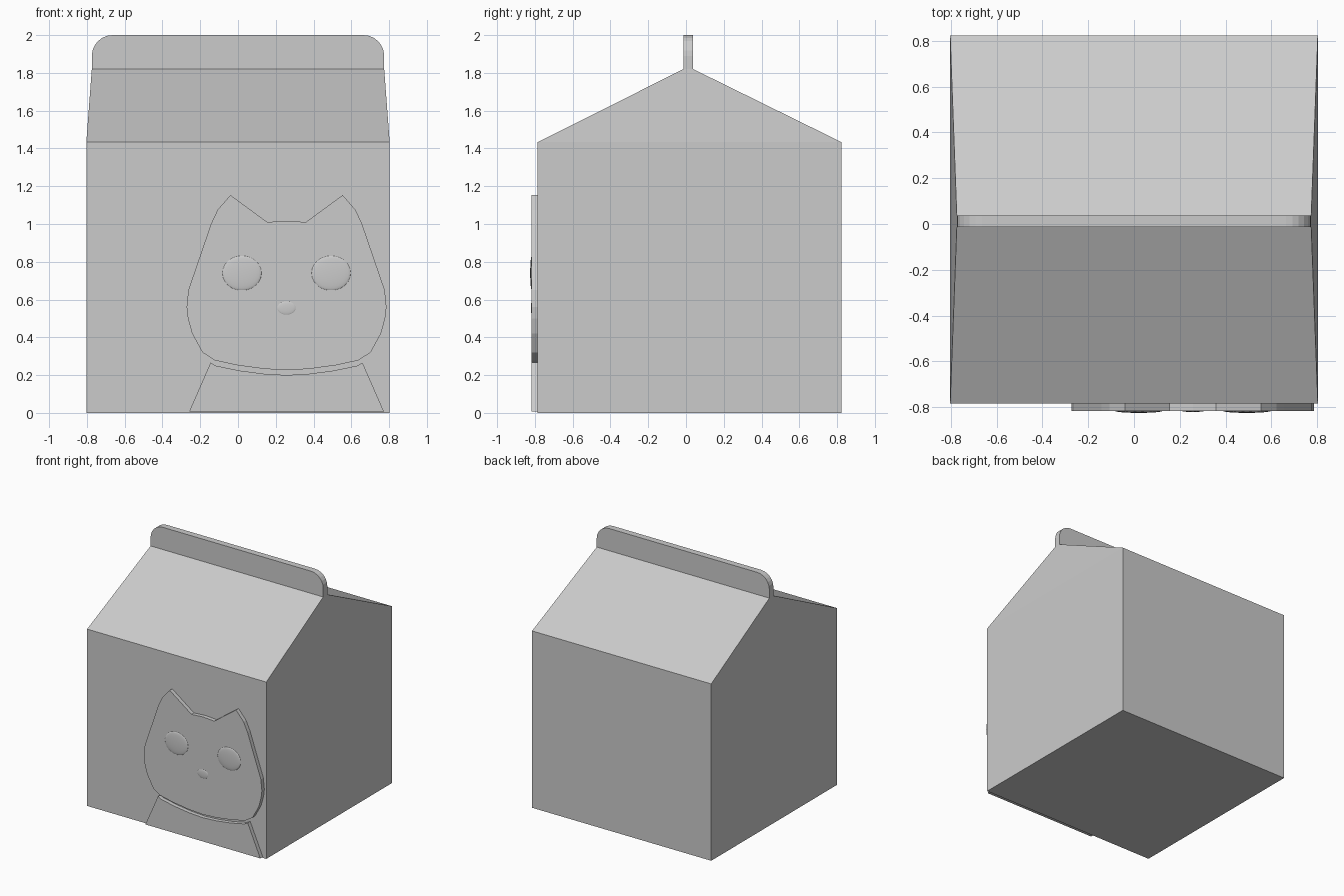
import bpy, bmesh, math

if "Cube" in bpy.data.objects:
    bpy.data.objects.remove(bpy.data.objects["Cube"])

FRONT, BACK = -0.785, 0.824       # carton wall positions in y
FIN_F, FIN_B = -0.014, 0.038      # top seal fin in y
CX = 0.257                        # symmetry line of the cat relief


def finish(bm, name):
    bmesh.ops.recalc_face_normals(bm, faces=bm.faces)
    me = bpy.data.meshes.new(name)
    bm.to_mesh(me)
    bm.free()
    ob = bpy.data.objects.new(name, me)
    bpy.context.collection.objects.link(ob)
    return ob


def plate(name, outline, y0, y1):
    """Extrude an x-z outline from y0 to y1."""
    bm = bmesh.new()
    face = bm.faces.new([bm.verts.new((x, y0, z)) for x, z in outline])
    ext = bmesh.ops.extrude_face_region(bm, geom=[face])
    for v in ext["geom"]:
        if isinstance(v, bmesh.types.BMVert):
            v.co.y = y1
    return finish(bm, name)


def mirrored(half, centre):
    """Half outline as (offset, z), mirrored into a closed outline."""
    right = [(centre + x, z) for x, z in half]
    left = [(centre - x, z) for x, z in reversed(half) if x > 0]
    return right + left


# Carton: box with a gable roof, built as stacked rectangles
bm = bmesh.new()
rings = []
for hx, y0, y1, z in ((0.803, FRONT, BACK, 0), (0.803, FRONT, BACK, 1.433),
                      (0.774, FIN_F, FIN_B, 1.82)):
    rings.append([bm.verts.new(p) for p in
                  ((-hx, y0, z), (hx, y0, z), (hx, y1, z), (-hx, y1, z))])
for a, b in zip(rings, rings[1:]):
    for i in range(4):
        j = (i + 1) % 4
        bm.faces.new((a[i], a[j], b[j], b[i]))
bm.faces.new(rings[0])
bm.faces.new(rings[-1])
finish(bm, "carton_body")

# Seal fin with rounded upper corners
R = 0.11
half_fin = [(0.774, 1.815)]
for i in range(7):
    a = math.radians(15 * i)
    half_fin.append((0.774 - R + R * math.cos(a), 2.0 - R + R * math.sin(a)))
plate("top_fin", mirrored(half_fin, 0), FIN_F, FIN_B)

# Cat head relief
half_head = [(0, 0.226), (0.12, 0.233), (0.26, 0.252), (0.38, 0.278),
             (0.445, 0.32), (0.50, 0.42), (0.522, 0.50), (0.529, 0.56),
             (0.52, 0.65), (0.40, 1.0), (0.365, 1.075), (0.297, 1.153),
             (0.102, 1.01), (0, 1.017)]
head = half_head[:-1]
outline = [(CX + x, z) for x, z in half_head]
outline += [(CX - x, z) for x, z in reversed(head) if x > 0]
plate("cat_head", outline, FRONT + 0.005, -0.817)

# Cat shoulders relief below the head
half_body = [(0.515, 0.008), (0.402, 0.266), (0.375, 0.25), (0.25, 0.224),
             (0.12, 0.207), (0, 0.2)]
plate("cat_shoulders", mirrored(half_body, CX), FRONT + 0.005, -0.817)


# Shallow domed eyes and nose
def dome(name, x, z, rx, rz, depth):
    bm = bmesh.new()
    bmesh.ops.create_uvsphere(bm, u_segments=24, v_segments=12, radius=1)
    for v in bm.verts:
        v.co = (x + v.co.x * rx, -0.816 + v.co.y * depth, z + v.co.z * rz)
    ob = finish(bm, name)
    for p in ob.data.polygons:
        p.use_smooth = True


for side, label in ((-1, "left"), (1, "right")):
    dome(f"eye_{label}", CX + side * 0.236, 0.74, 0.105, 0.092, 0.009)
dome("nose", CX, 0.555, 0.05, 0.036, 0.005)
